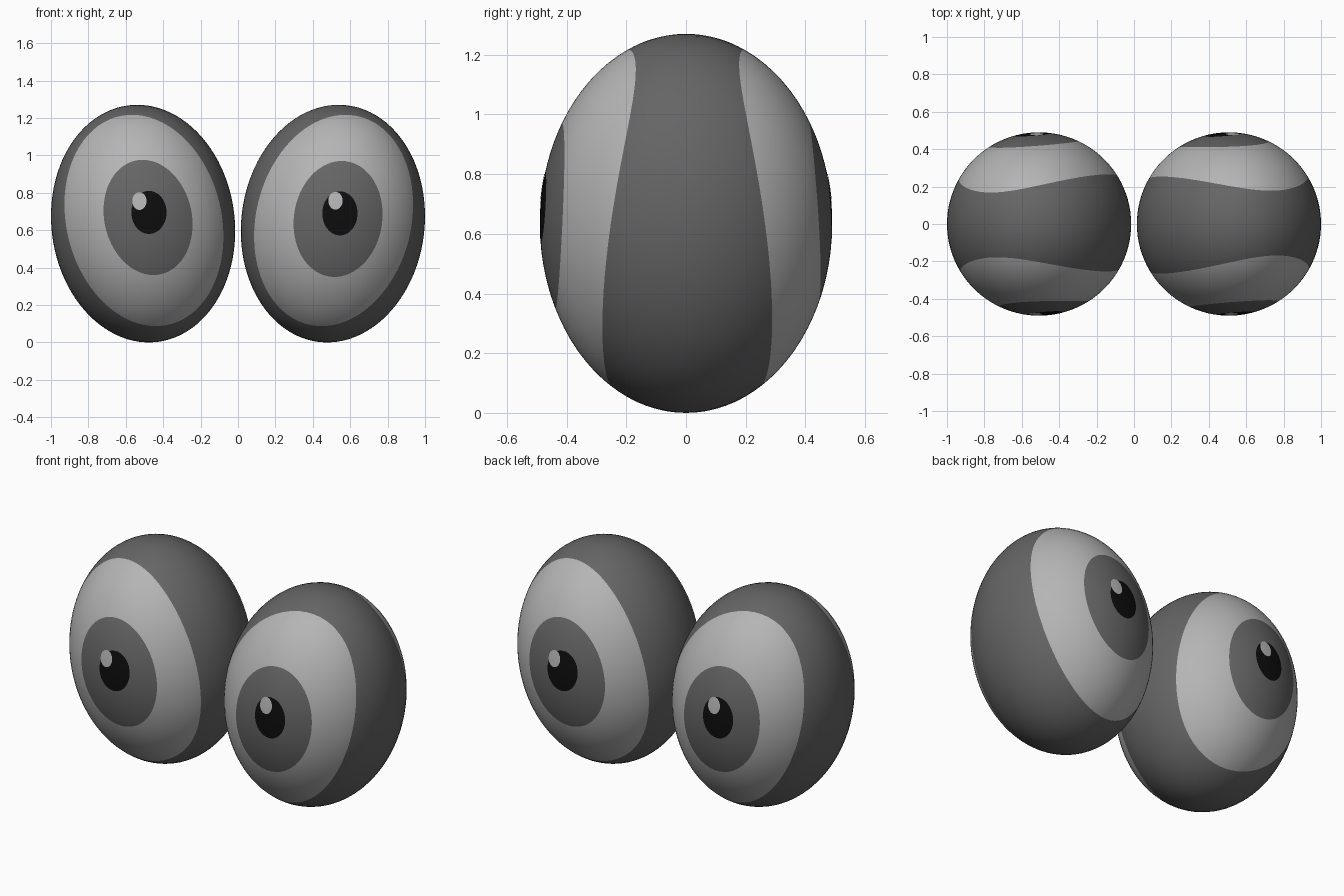
import bpy, bmesh, math
from mathutils import Vector

if "Cube" in bpy.data.objects:
    bpy.data.objects.remove(bpy.data.objects["Cube"])

N = 96                              # points around each ring
CX, CZ = 0.5075, 0.635              # eye centre
RAD = Vector((0.49, 0.49, 0.637))   # eyeball radii
TILT = 0.12                         # outward lean


def material(name, v):
    m = bpy.data.materials.new(name)
    m.diffuse_color = (v, v, v, 1)
    m.use_nodes = True
    m.node_tree.nodes["Principled BSDF"].inputs["Base Color"].default_value = m.diffuse_color
    return m


BLACK = material("pupil_black", 0.004)
DARK = material("dark_grey", 0.13)
LIGHT = material("light_grey", 0.46)

# Contours seen from the front: centre x, centre z, half width, half height, lean
LEFT = dict(side=-1,
            pupil=(-0.476, 0.695, 0.094, 0.115, 0.0),
            iris=(-0.481, 0.668, 0.238, 0.308, -0.009),
            white=(-0.503, 0.652, 0.425, 0.565, -0.036),
            glint=(-0.527, 0.755, 0.038, 0.047, 0.0))
RIGHT = dict(side=1,
             pupil=(0.545, 0.690, 0.094, 0.118, 0.0),
             iris=(0.535, 0.660, 0.238, 0.310, 0.006),
             white=(0.511, 0.652, 0.425, 0.565, 0.036),
             glint=(0.521, 0.757, 0.038, 0.047, 0.0))


def to_unit(side, x, z):
    """Front-view point -> direction on the unit sphere of that eye."""
    a = -side * TILT
    dx, dz = x - side * CX, z - CZ
    ux = (dx * math.cos(a) + dz * math.sin(a)) / RAD.x
    uz = (-dx * math.sin(a) + dz * math.cos(a)) / RAD.z
    return Vector((ux, -math.sqrt(max(0.0, 1 - ux * ux - uz * uz)), uz)).normalized()


def to_world(side, u, turned, scale=1.0):
    a = -side * TILT
    lx, ly, lz = (u[i] * RAD[i] * scale for i in range(3))
    p = Vector((side * CX + lx * math.cos(a) - lz * math.sin(a), ly,
                CZ + lx * math.sin(a) + lz * math.cos(a)))
    return Vector((-p.x, -p.y, p.z)) if turned else p


def contour(side, c):
    """Leaning ellipse drawn on the eyeball."""
    cx, cz, w, h, b = c
    det = w * w * h * h - b * b
    pts = []
    for k in range(N):
        t = 2 * math.pi * k / N
        e, f = math.cos(t), math.sin(t)
        r = 1 / math.sqrt((h * h * e * e - 2 * b * e * f + w * w * f * f) / det)
        pts.append(to_unit(side, cx + r * e, cz + r * f))
    return pts


def patch(bm, side, centre, bands, turned, scale=1.0):
    """Rings growing from a centre; bands = (outline, steps, material index)."""
    mid = to_unit(side, *centre)
    mid_v = bm.verts.new(to_world(side, mid, turned, scale))
    prev, prev_v = [mid] * N, None
    for outline, steps, mat in bands:
        for s in range(1, steps + 1):
            ring = [bm.verts.new(to_world(side, p.lerp(q, s / steps).normalized(), turned, scale))
                    for p, q in zip(prev, outline)]
            for k in range(N):
                j = (k + 1) % N
                if prev_v is None:
                    f = bm.faces.new((mid_v, ring[k], ring[j]))
                else:
                    f = bm.faces.new((prev_v[k], ring[k], ring[j], prev_v[j]))
                f.material_index = mat
                f.smooth = True
            prev_v = ring
        prev = outline


def half_eye(bm, spec, turned):
    s = spec["side"]
    rim = [Vector((math.cos(2 * math.pi * k / N), 0, math.sin(2 * math.pi * k / N)))
           for k in range(N)]
    patch(bm, s, spec["pupil"][:2],
          [(contour(s, spec["pupil"]), 3, 0), (contour(s, spec["iris"]), 5, 1),
           (contour(s, spec["white"]), 8, 2), (rim, 8, 1)], turned)


def glint(bm, spec, turned):
    s = spec["side"]
    patch(bm, s, spec["glint"][:2], [(contour(s, spec["glint"]), 3, 0)], turned, 1.004)


def finish(name, bm, mats):
    bmesh.ops.remove_doubles(bm, verts=bm.verts, dist=1e-4)
    me = bpy.data.meshes.new(name)
    bm.to_mesh(me)
    bm.free()
    for m in mats:
        me.materials.append(m)
    bpy.context.collection.objects.link(bpy.data.objects.new(name, me))


# The back of each eye is the front of the other one turned half round
for name, front, back in (("left", LEFT, RIGHT), ("right", RIGHT, LEFT)):
    bm = bmesh.new()
    half_eye(bm, front, False)
    half_eye(bm, back, True)
    finish(name + "_eyeball", bm, (BLACK, DARK, LIGHT))
    # Thin highlight plates on the pupils
    bm = bmesh.new()
    glint(bm, front, False)
    glint(bm, back, True)
    finish(name + "_highlights", bm, (LIGHT,))
